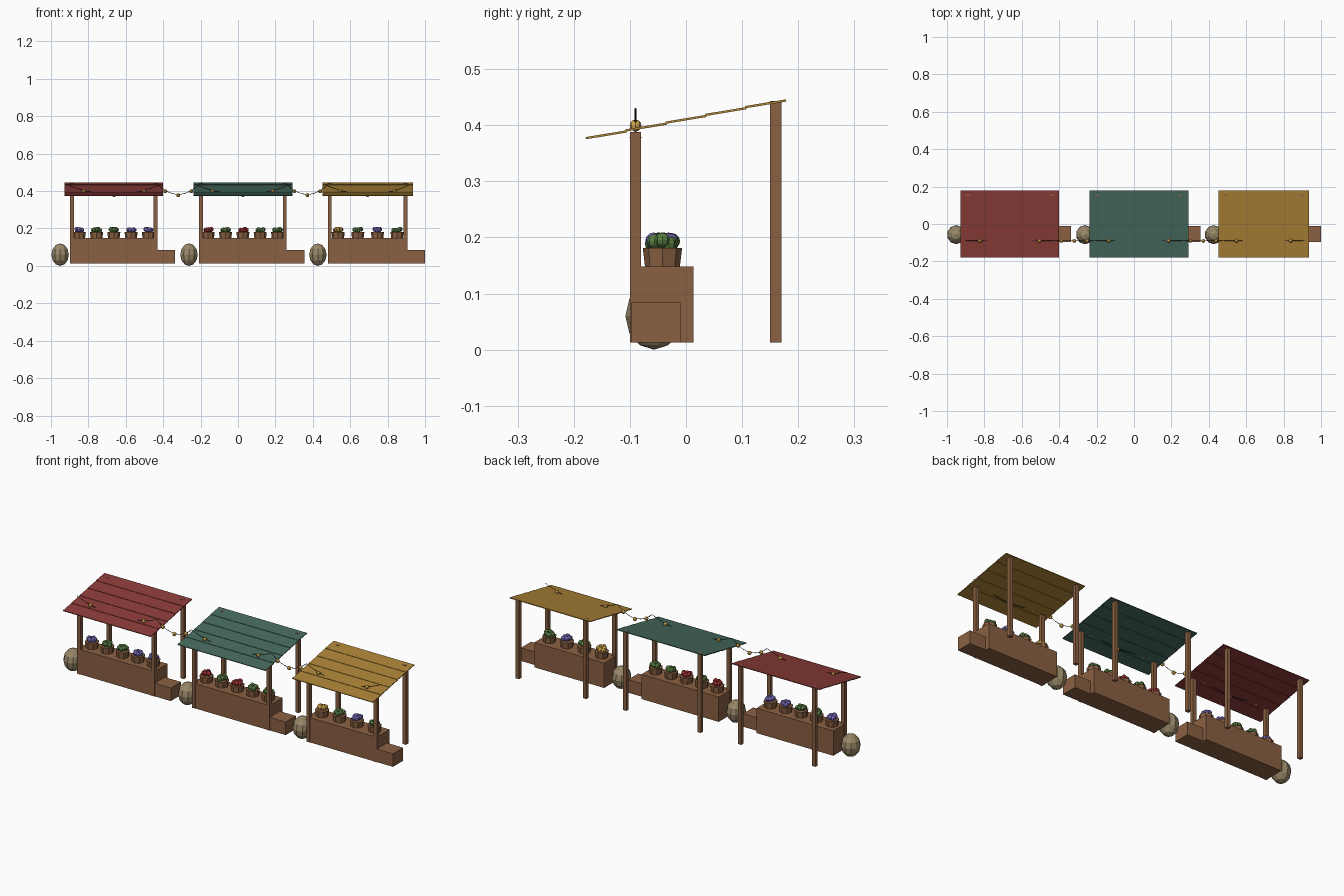
import bpy, bmesh, math, random
from mathutils import Matrix, Vector

random.seed(4)
if "Cube" in bpy.data.objects:
    bpy.data.objects.remove(bpy.data.objects["Cube"], do_unlink=True)


def material(name, r, g, b):
    linear = [((c / 255 + 0.055) / 1.055) ** 2.4 for c in (r, g, b)] + [1]
    m = bpy.data.materials.new(name)
    m.use_nodes = True
    m.diffuse_color = linear
    m.node_tree.nodes["Principled BSDF"].inputs["Base Color"].default_value = linear
    return m


WOOD = material("brown wood", 139, 97, 66)
RED = material("red canopy", 139, 60, 56)
GREEN = material("green canopy", 70, 106, 93)
OCHRE = material("ochre canopy", 172, 131, 54)
BURLAP = material("burlap", 152, 136, 104)
GLOW = material("warm bulb", 212, 168, 78)
WIRE = material("black wire", 25, 24, 23)
PLUM = material("purple produce", 118, 104, 180)
LEAF = material("leaf produce", 88, 126, 66)
BERRY = material("red produce", 158, 50, 50)


def finish(name, bm, mat):
    mesh = bpy.data.meshes.new(name)
    bm.to_mesh(mesh)
    bm.free()
    mesh.materials.append(mat)
    obj = bpy.data.objects.new(name, mesh)
    bpy.context.collection.objects.link(obj)
    return obj


def add_box(bm, center, size, tilt=0):
    m = (Matrix.Translation(center) @ Matrix.Rotation(tilt, 4, "X")
         @ Matrix.Diagonal((*size, 1)))
    bmesh.ops.create_cube(bm, size=1, matrix=m)


def box(name, x, y, z, mat):
    bm = bmesh.new()
    ends = (x, y, z)
    add_box(bm, [(a + b) / 2 for a, b in ends], [b - a for a, b in ends])
    return finish(name, bm, mat)


def add_ball(bm, center, radii, segments=8, rings=6):
    m = Matrix.Translation(center) @ Matrix.Diagonal((*radii, 1))
    bmesh.ops.create_uvsphere(bm, u_segments=segments, v_segments=rings,
                              radius=1, matrix=m)


def canopy(name, x, width, mat):
    # five overlapping slats, each stepping up towards the back
    bm = bmesh.new()
    for i in range(5):
        add_box(bm, (x, -0.142 + 0.071 * i, 0.383 + 0.0138 * i),
                (width, 0.074, 0.004), math.atan(0.165))
    return finish(name, bm, mat)


def basket(name, x, mat):
    # faceted tub with a heap of round produce
    bm = bmesh.new()
    bmesh.ops.create_cone(bm, cap_ends=True, segments=8, radius1=0.031,
                          radius2=0.035, depth=0.034,
                          matrix=Matrix.Translation((x, -0.042, 0.164)))
    finish(name + "_tub", bm, WOOD)
    bm = bmesh.new()
    turn = random.uniform(0, math.tau)
    for i in range(6):
        a = turn + i * math.tau / 6
        r = random.uniform(0.012, 0.019)
        add_ball(bm, (x + r * math.cos(a), -0.042 + r * math.sin(a),
                      random.uniform(0.189, 0.196)), [0.013] * 3)
    finish(name + "_produce", bm, mat)


def swag(name, x0, x1):
    # sagging wire with three hanging bulbs
    def point(t):
        return Vector((x0 + (x1 - x0) * t, -0.09, 0.43 - 0.19 * t * (1 - t)))
    curve = bpy.data.curves.new(name, "CURVE")
    curve.dimensions = "3D"
    curve.bevel_depth = 0.0015
    curve.bevel_resolution = 0
    curve.use_fill_caps = True
    spline = curve.splines.new("POLY")
    spline.points.add(12)
    for i, p in enumerate(spline.points):
        p.co = (*point(i / 12), 1)
    curve.materials.append(WIRE)
    obj = bpy.data.objects.new(name + "_wire", curve)
    bpy.context.collection.objects.link(obj)
    bm = bmesh.new()
    for t in (1 / 6, 1 / 2, 5 / 6):
        add_ball(bm, point(t) - Vector((0, 0, 0.004)), [0.0105] * 3)
    finish(name + "_bulbs", bm, GLOW)


def stall(name, x, half, mat, goods):
    # half is the half width of the counter
    floor = 0.013
    box(name + "_counter", (x - half, x + half), (-0.098, 0.013), (floor, 0.148), WOOD)
    box(name + "_crate", (x + half, x + half + 0.097), (-0.097, -0.01), (floor, 0.084), WOOD)
    for side, label in ((-1, "right"), (1, "left")):
        px = x + side * (half - 0.008)
        for y, top, place in ((-0.09, 0.388, "front"), (0.16, 0.443, "back")):
            box(f"{name}_{place}_{label}_post", (px - 0.01, px + 0.01),
                (y - 0.01, y + 0.01), (floor, top), WOOD)
    canopy(name + "_canopy", x, 2 * half + 0.065, mat)
    # produce tubs spread along the counter
    step = 2 * half / len(goods)
    for i, g in enumerate(goods):
        basket(f"{name}_basket_{i + 1}", x - half + step * (i + 0.5), g)
    # stuffed sack beside the counter
    bm = bmesh.new()
    add_ball(bm, (x - half - 0.056, -0.057, 0.06), (0.049, 0.051, 0.06), 10, 6)
    finish(name + "_sack", bm, BURLAP)
    swag(name + "_lights", x - half - 0.009, x + half + 0.009)
    return x - half - 0.009, x + half + 0.009


spans = [
    stall("red_stall", -0.664, 0.231, RED, [PLUM, LEAF, LEAF, PLUM, PLUM]),
    stall("green_stall", 0.026, 0.232, GREEN, [BERRY, LEAF, BERRY, LEAF, LEAF]),
    stall("ochre_stall", 0.693, 0.210, OCHRE, [GLOW, LEAF, PLUM, LEAF]),
]
# lights strung between neighbouring stalls
for i in range(2):
    swag(f"linking_lights_{i + 1}", spans[i][1], spans[i + 1][0])
